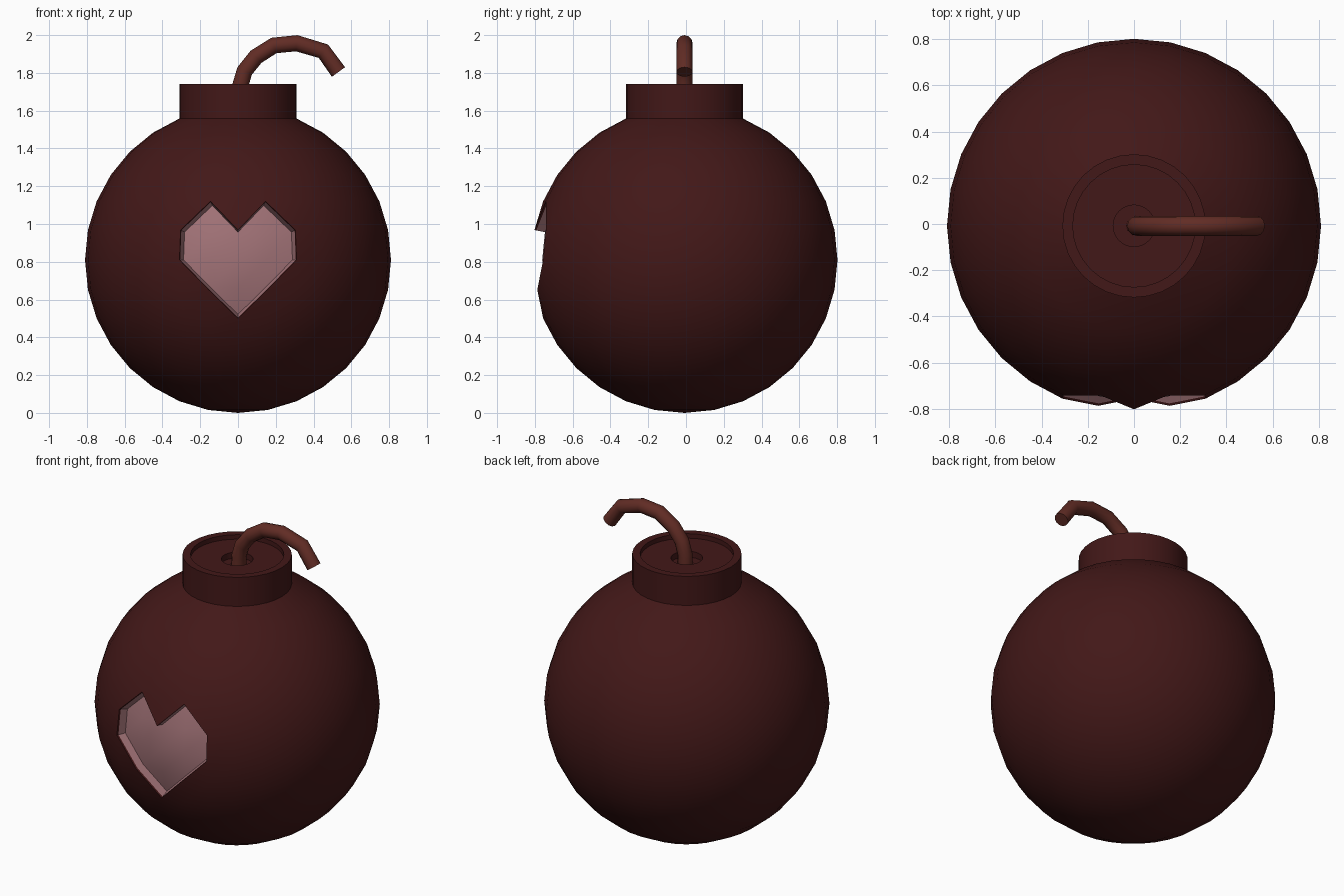
import bpy, bmesh
from math import sin, cos, pi

if "Cube" in bpy.data.objects:
    bpy.data.objects.remove(bpy.data.objects["Cube"])

R, CZ, CY = 0.81, 0.81, -0.008   # sphere radius and centre
SEG = 32
STEP = 2 * pi / SEG


def material(name, rgb):
    m = bpy.data.materials.new(name)
    m.diffuse_color = (*rgb, 1)
    m.use_nodes = True
    m.node_tree.nodes["Principled BSDF"].inputs["Base Color"].default_value = m.diffuse_color
    return m


SHELL = material("dark_red", (0.055, 0.009, 0.009))
PINK = material("pink", (0.36, 0.17, 0.185))
CORD = material("brown_red", (0.12, 0.025, 0.018))


def finish(bm, name, mats, angle=30):
    me = bpy.data.meshes.new(name)
    bm.to_mesh(me)
    bm.free()
    ob = bpy.data.objects.new(name, me)
    bpy.context.collection.objects.link(ob)
    for m in mats:
        me.materials.append(m)
    bpy.ops.object.select_all(action='DESELECT')
    ob.select_set(True)
    bpy.context.view_layer.objects.active = ob
    bpy.ops.object.shade_smooth_by_angle(angle=angle * pi / 180)
    return ob


# Sphere body with a heart pressed into its grid of faces
bm = bmesh.new()
cache = {}


def vert(c, r, s=1.0):
    c = (c + 16) % SEG - 16
    if r == -8:
        c = 0
    if (c, r, s) not in cache:
        a, e = c * STEP, r * STEP
        cache[c, r, s] = bm.verts.new((R * s * cos(e) * sin(a),
                                       CY - R * s * cos(e) * cos(a),
                                       CZ + R * s * sin(e)))
    return cache[c, r, s]


def in_heart(p):
    c, r = abs(p[0]), p[1]
    return c <= 2 and c - 2 <= r <= 2 - abs(1 - c)


def face(points, s=1.0, mat=0):
    vs = list(dict.fromkeys(vert(c, r, s) for c, r in points))
    bm.faces.new(vs).material_index = mat


FLOOR, LIP = 0.93, 0.987
for c in range(-16, 16):
    for r in range(-8, 6):
        quad = [(c, r), (c + 1, r), (c + 1, r + 1), (c, r + 1)]
        inside = [p for p in quad if in_heart(p)]
        if len(inside) == 4:
            face(quad, FLOOR, 1)
        elif len(inside) == 3:
            i = next(k for k in range(4) if not in_heart(quad[k]))
            face(inside, FLOOR, 1)
            face([quad[i - 1], quad[i], quad[(i + 1) % 4]])
        else:
            face(quad)

# Heart walls: thin dark lip, then pink side
half = [(0, -2), (1, -1), (2, 0), (2, 1), (1, 2), (0, 1)]
outline = half + [(-c, r) for c, r in half[-2:0:-1]]
for p, q in zip(outline, outline[1:] + outline[:1]):
    for s0, s1, mat in ((1.0, LIP, 0), (LIP, FLOOR, 1)):
        bm.faces.new((vert(*p, s0), vert(*q, s0),
                      vert(*q, s1), vert(*p, s1))).material_index = mat
bmesh.ops.recalc_face_normals(bm, faces=bm.faces)
# open at the top under the neck: make sure the shell faces outward
bm.faces.ensure_lookup_table()
low = min(bm.faces, key=lambda f: f.calc_center_median().z)
if low.normal.z > 0:
    bmesh.ops.reverse_faces(bm, faces=bm.faces)
finish(bm, "round_body", [SHELL, PINK])

# Neck collar with recessed lid and fuse hole
bm = bmesh.new()
profile = [(0.31, 1.558), (0.31, 1.74), (0.265, 1.74), (0.265, 1.712),
           (0.09, 1.712), (0.09, 1.675)]
rings = [[bm.verts.new((rad * sin(k * STEP), CY - rad * cos(k * STEP), z))
          for k in range(SEG)] for rad, z in profile]
for a, b in zip(rings, rings[1:]):
    for k in range(SEG):
        n = (k + 1) % SEG
        bm.faces.new((a[k], a[n], b[n], b[k]))
bm.faces.new(rings[-1])
finish(bm, "neck", [SHELL])

# Bent fuse
path = [(0.01, 1.66), (0.013, 1.735), (0.035, 1.81), (0.095, 1.885),
        (0.19, 1.945), (0.31, 1.957), (0.452, 1.915), (0.532, 1.805)]
cu = bpy.data.curves.new("fuse", 'CURVE')
cu.dimensions = '3D'
cu.bevel_depth = 0.043
cu.bevel_resolution = 4
cu.use_fill_caps = True
sp = cu.splines.new('POLY')
sp.points.add(len(path) - 1)
for pt, (x, z) in zip(sp.points, path):
    pt.co = (x, CY, z, 1)
cu.materials.append(CORD)
fuse = bpy.data.objects.new("fuse", cu)
bpy.context.collection.objects.link(fuse)
